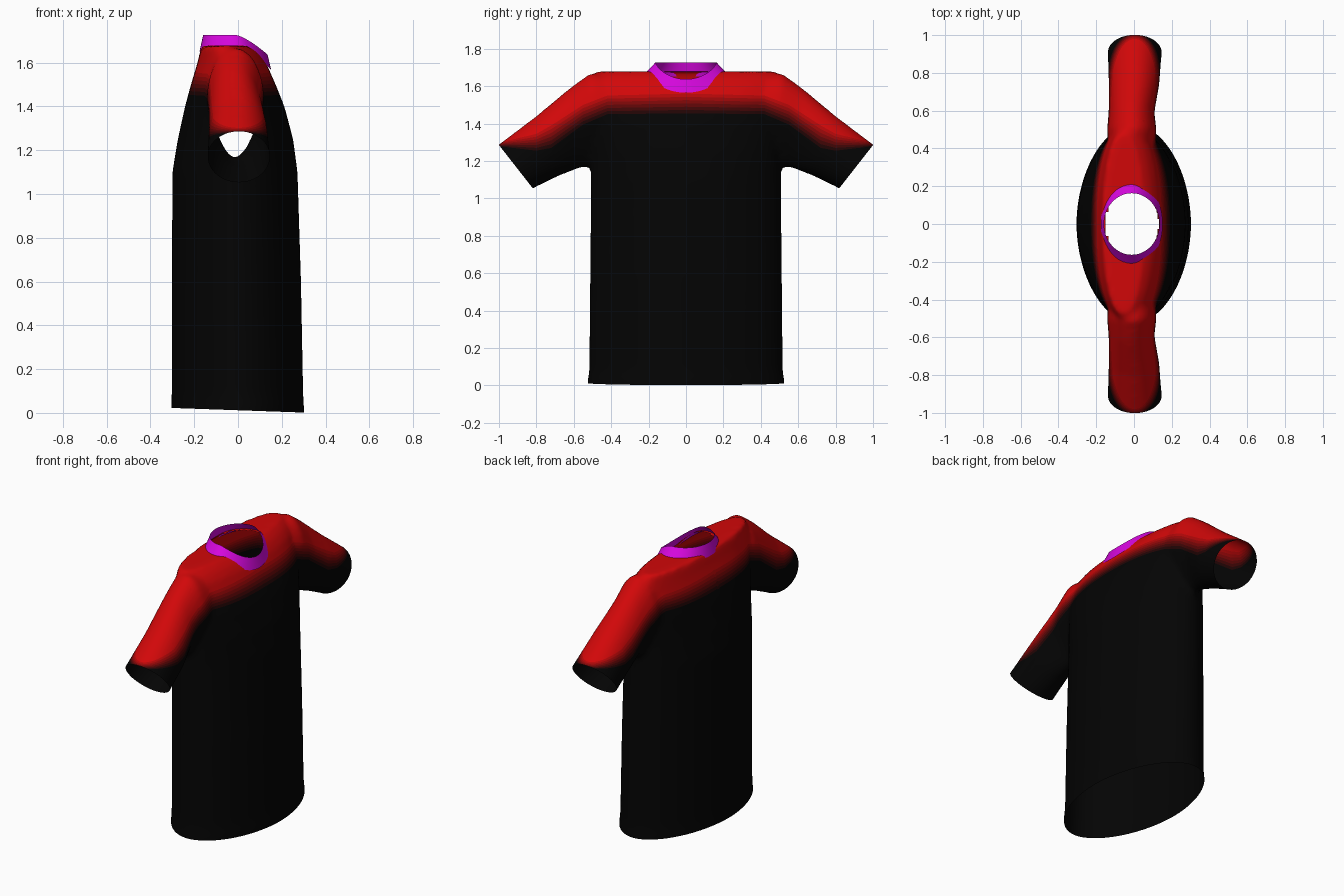
import bpy, bmesh
from math import cos, sin, pi

cube = bpy.data.objects.get("Cube")
if cube:
    bpy.data.objects.remove(cube)


def material(name, srgb):
    col = [(c / 12.92 if c < 0.04 else ((c + 0.055) / 1.055) ** 2.4) for c in srgb] + [1]
    m = bpy.data.materials.new(name)
    m.use_nodes = True
    m.diffuse_color = col
    m.node_tree.nodes["Principled BSDF"].inputs["Base Color"].default_value = col
    return m


def add_object(name, bm, mats):
    mesh = bpy.data.meshes.new(name)
    bm.to_mesh(mesh)
    bm.free()
    ob = bpy.data.objects.new(name, mesh)
    bpy.context.collection.objects.link(ob)
    for m in mats:
        mesh.materials.append(m)
    return ob


def loft(bm, rings, capped=True):
    loops = [[bm.verts.new(p) for p in ring] for ring in rings]
    n = len(loops[0])
    for a, b in zip(loops, loops[1:]):
        for i in range(n):
            j = (i + 1) % n
            bm.faces.new((a[i], a[j], b[j], b[i]))
    if capped:
        bm.faces.new(loops[0][::-1])
        bm.faces.new(loops[-1])


def power(v, e):
    return (1 if v >= 0 else -1) * abs(v) ** e


def lerp(a, b, t):
    return a + (b - a) * t


# Colours: black to red in steps, and the collar
STEPS = 7
black, red = (0.015, 0.015, 0.015), (0.82, 0.03, 0.035)
fabric = [material("black fabric" if k == 0 else "red fabric" if k == STEPS else f"fade {k}",
                   [lerp(a, b, k / STEPS) for a, b in zip(black, red)])
          for k in range(STEPS + 1)]
purple = material("purple collar", (0.84, 0.03, 0.87))

# Torso: height, half span, back x, front x, roundness
TORSO = [(-0.08, 0.527, -0.305, 0.302, 1.9), (0.02, 0.527, -0.305, 0.302, 1.9),
         (0.08, 0.518, -0.303, 0.298, 1.9), (0.6, 0.513, -0.302, 0.288, 1.9),
         (1.1, 0.508, -0.30, 0.272, 1.9), (1.25, 0.51, -0.275, 0.252, 2),
         (1.4, 0.515, -0.242, 0.212, 2.2), (1.5, 0.52, -0.215, 0.172, 2.3),
         (1.6, 0.52, -0.185, 0.128, 2.3), (1.645, 0.51, -0.175, 0.095, 2.2),
         (1.678, 0.48, -0.165, 0.05, 2.2)]
N = 64
angles = [2 * pi * i / N for i in range(N)]
bm = bmesh.new()
loft(bm, [[((xb + xf) / 2 + (xf - xb) / 2 * power(cos(a), 2 / e), h * power(sin(a), 2 / e), z)
           for a in angles] for z, h, xb, xf, e in TORSO])

# Sleeves: top y, top z, underside y, underside z, half width, centre x, underside pinch
SLEEVE = [(0.34, 1.64, 0.34, 1.25, 0.12, -0.01, 0.5),
          (0.51, 1.67, 0.47, 1.175, 0.132, -0.012, 0.5),
          (0.62, 1.59, 0.56, 1.165, 0.122, -0.013, 0.35),
          (0.80, 1.44, 0.67, 1.125, 0.134, 0, 0.1),
          (1.002, 1.287, 0.82, 1.053, 0.143, 0.004, 0),
          (1.07, 1.236, 0.89, 1.0, 0.143, 0.004, 0)]
for side in (1, -1):
    loft(bm, [[(cx + w * cos(a) * (1 - pinch * max(-sin(a), 0)),
                side * lerp(yb, yt, (1 + sin(a)) / 2), lerp(zb, zt, (1 + sin(a)) / 2))
               for a in angles] for yt, zt, yb, zb, w, cx, pinch in SLEEVE])
bmesh.ops.recalc_face_normals(bm, faces=bm.faces)
shirt = add_object("shirt_body", bm, fabric)

# Fuse torso and sleeves into one smooth cloth surface
fuse = shirt.modifiers.new("fuse", 'REMESH')
fuse.mode, fuse.voxel_size = 'VOXEL', 0.018
relax = shirt.modifiers.new("relax", 'SMOOTH')
relax.factor, relax.iterations = 0.5, 5
fused = bpy.data.meshes.new_from_object(
    shirt.evaluated_get(bpy.context.evaluated_depsgraph_get()))
shirt.modifiers.clear()
shirt.data = fused
bm = bmesh.new()
bm.from_mesh(fused)


def slice_faces(test, co, no, clear=False):
    faces = [f for f in bm.faces if test(f.calc_center_median())]
    geom = set(faces)
    for f in faces:
        geom.update(f.edges, f.verts)
    bmesh.ops.bisect_plane(bm, geom=list(geom), dist=1e-5, plane_co=co, plane_no=no,
                           clear_outer=clear)


# Open the hem and the cuffs
slice_faces(lambda c: True, (0, 0, 0.012), (-0.035, 0, -1), True)
for side in (1, -1):
    slice_faces(lambda c: c.y * side > 0.6, (0, side * 0.91, 1.17),
                (0, side * 0.787, -0.616), True)

# Fade lines follow the shoulder and then the sleeve: y, black limit, red limit
FADE = [(0, 1.455, 1.56), (0.42, 1.45, 1.55), (0.55, 1.395, 1.5),
        (0.72, 1.27, 1.39), (0.8, 1.255, 1.345), (1.01, 1.28, 1.295)]
spans = list(zip(FADE, FADE[1:]))
for side in (1, -1):
    for y, _, _ in FADE[1:-1]:
        slice_faces(lambda c: c.z > 1.2, (0, side * y, 0), (0, 1, 0))
    for p, q in spans:
        for k in range(STEPS):
            t = k / (STEPS - 1)
            z0, z1 = lerp(p[1], p[2], t), lerp(q[1], q[2], t)
            slice_faces(lambda c: p[0] <= c.y * side <= q[0] and 1.2 < c.z < 1.6,
                        (0, side * p[0], z0), (0, side * (z0 - z1), q[0] - p[0]))

# Neck opening
bmesh.ops.delete(bm, context='FACES', geom=[
    f for f in bm.faces for c in [f.calc_center_median()]
    if c.z > 1.5 and ((c.x + 0.012) / 0.142) ** 2 + (c.y / 0.185) ** 2 < 1])

# Colour each face by its step in the fade
for f in bm.faces:
    c = f.calc_center_median()
    y = abs(c.y)
    p, q = next((s for s in spans if y <= s[1][0]), spans[-1])
    u = (y - p[0]) / (q[0] - p[0])
    low, high = lerp(p[1], q[1], u), lerp(p[2], q[2], u)
    f.material_index = sum(c.z > lerp(low, high, k / (STEPS - 1)) for k in range(STEPS))
    f.smooth = True
bm.to_mesh(fused)
bm.free()

# Collar: band that dips at the chest
bm = bmesh.new()
rings = []
for t in (0, 0.5, 1):
    ring = []
    for a in angles:
        c = cos(a)
        dip = max(c, 0) ** 1.4
        bottom = 1.675 - 0.11 * dip - 0.025 * max(-c, 0)
        top = 1.727 - 0.09 * dip
        ring.append((-0.012 + lerp(0.164, 0.147, t) * power(c, lerp(0.8, 1, t)),
                     lerp(0.212, 0.163, t) * sin(a), lerp(bottom, top, t)))
    rings.append(ring)
loft(bm, rings, capped=False)
for f in bm.faces:
    f.smooth = True
add_object("collar", bm, [purple])
